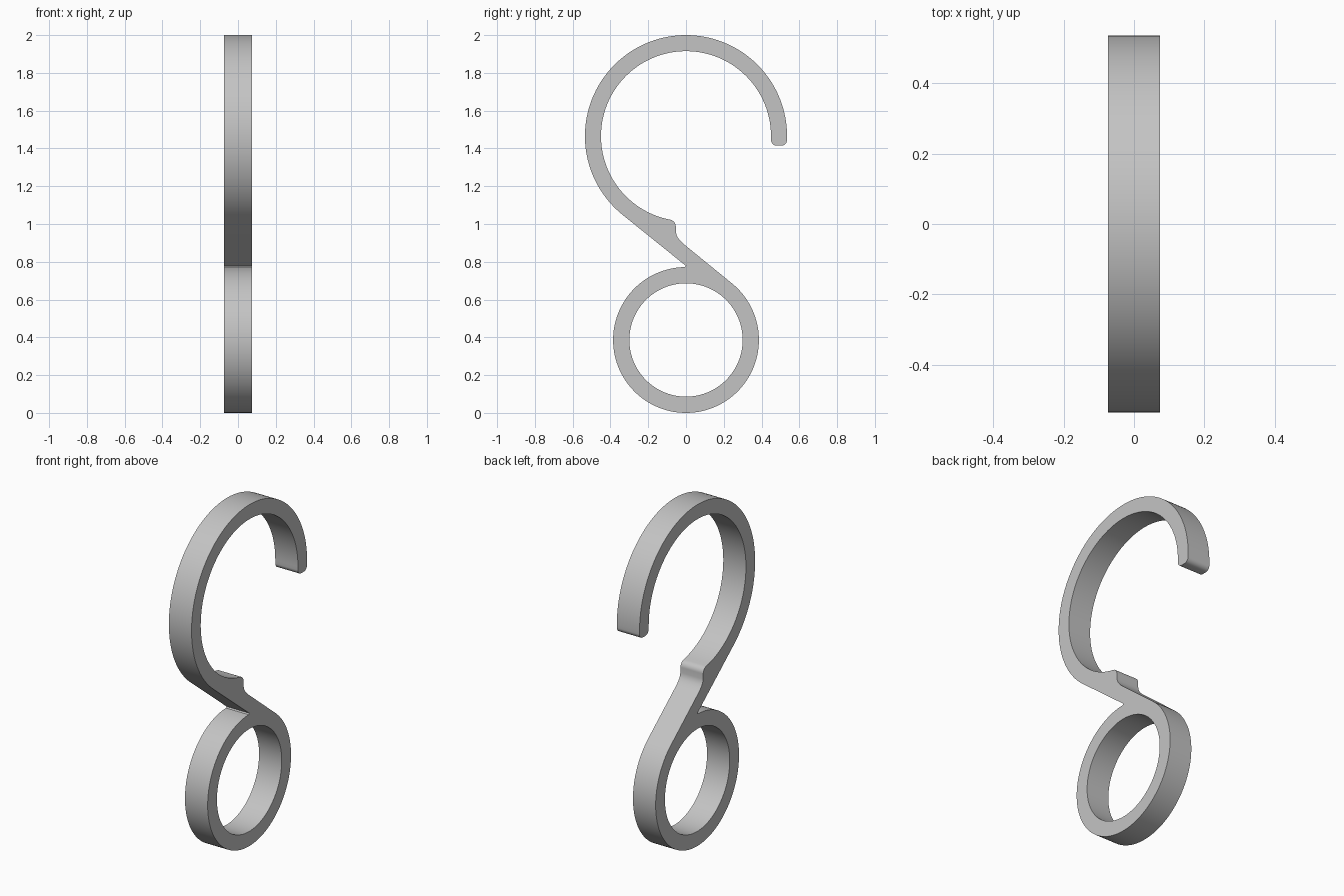
import bpy, bmesh
from math import cos, sin, radians
from mathutils import Vector

cube = bpy.data.objects.get("Cube")
if cube:
    bpy.data.objects.remove(cube)

HALF_WIDTH = 0.0735
HOOK_Z, HOOK_OUT, HOOK_IN = 1.465, 0.535, 0.45
RING_Z, RING_OUT, RING_IN = 0.386, 0.386, 0.3
TANGENT = 51          # where the straight neck meets both circles
TIP_Z, TIP_R = 1.415, 0.03


def arc(y, z, radius, start, end, steps):
    """Points along an arc in the y-z plane, angles in degrees."""
    angles = [radians(start + (end - start) * i / steps) for i in range(steps + 1)]
    return [(y + radius * cos(a), z + radius * sin(a)) for a in angles]


# Outer outline: ring, neck, nub, inside of hook, tip, outside of hook
outline = arc(0, RING_Z, RING_OUT, 91, 360 + TANGENT, 110)
outline += [(-0.015, 0.896), (-0.03, 0.911), (-0.042, 0.926), (-0.05, 0.942),
            (-0.053, 0.958)]
outline += arc(-0.09, 0.987, 0.036, 0, 75, 8)
outline += arc(0, HOOK_Z, HOOK_IN, 259, 0, 100)
outline += arc(HOOK_IN + TIP_R, TIP_Z + TIP_R, TIP_R, 180, 270, 8)
outline += arc(HOOK_OUT - TIP_R, TIP_Z + TIP_R, TIP_R, 270, 360, 8)
outline += arc(0, HOOK_Z, HOOK_OUT, 0, 180 + TANGENT, 100)
outline += [(0.0, 0.778)]

# Ring opening
opening = arc(0, RING_Z, RING_IN, 0, 360, 96)[:-1]

# Fill the profile and extrude it across the width
bm = bmesh.new()
for loop in (outline, opening):
    verts = [bm.verts.new((-HALF_WIDTH, y, z)) for y, z in loop]
    for a, b in zip(verts, verts[1:] + verts[:1]):
        bm.edges.new((a, b))
bmesh.ops.triangle_fill(bm, edges=bm.edges[:], use_beauty=True)
extruded = bmesh.ops.extrude_face_region(bm, geom=bm.faces[:], use_keep_orig=True)
moved = [g for g in extruded["geom"] if isinstance(g, bmesh.types.BMVert)]
bmesh.ops.translate(bm, verts=moved, vec=Vector((2 * HALF_WIDTH, 0, 0)))
bmesh.ops.recalc_face_normals(bm, faces=bm.faces[:])

mesh = bpy.data.meshes.new("hanging_hook")
bm.to_mesh(mesh)
bm.free()
hook = bpy.data.objects.new("hanging_hook", mesh)
bpy.context.collection.objects.link(hook)

# Plain grey material
grey = bpy.data.materials.new("light_grey")
grey.use_nodes = True
colour = (0.55, 0.55, 0.55, 1)
grey.diffuse_color = colour
grey.node_tree.nodes["Principled BSDF"].inputs["Base Color"].default_value = colour
mesh.materials.append(grey)

# Smooth curved walls, sharp rims
bpy.ops.object.select_all(action="DESELECT")
hook.select_set(True)
bpy.context.view_layer.objects.active = hook
bpy.ops.object.shade_smooth_by_angle(angle=radians(30))
